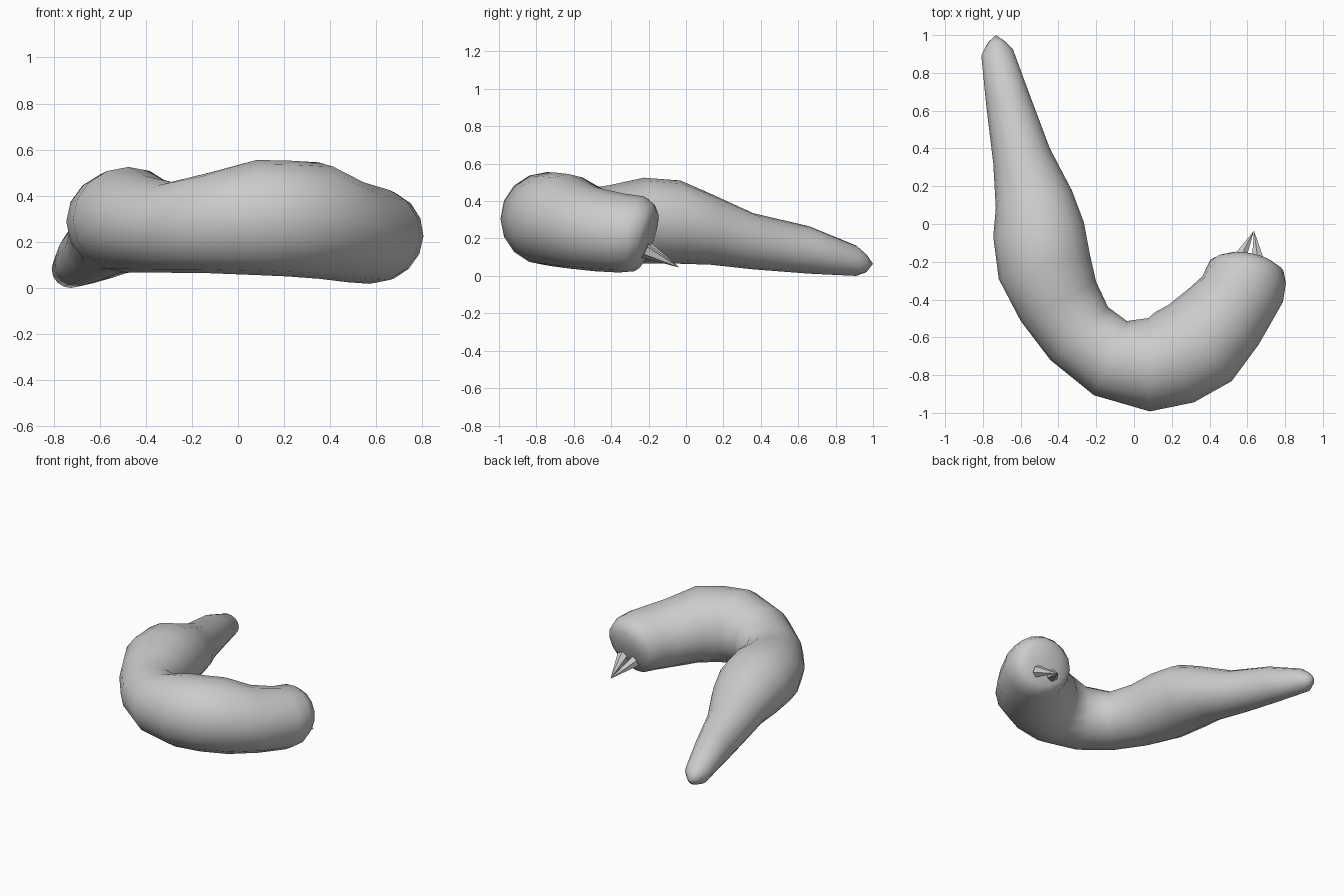
import bpy, bmesh, math
from mathutils import Vector

if "Cube" in bpy.data.objects:
    bpy.data.objects.remove(bpy.data.objects["Cube"])

SIDES = 16

# Grub body: stations along the spine (x, y, half width, bottom z, top z)
stations = [
    (-0.727, 0.965, 0.045, 0.02, 0.115),
    (-0.725, 0.91, 0.085, 0.00, 0.162),
    (-0.668, 0.66, 0.118, 0.012, 0.265),
    (-0.595, 0.36, 0.155, 0.035, 0.335),
    (-0.53, 0.13, 0.207, 0.06, 0.44),
    (-0.505, -0.03, 0.243, 0.065, 0.51),
    (-0.475, -0.225, 0.25, 0.066, 0.525),
    (-0.40, -0.41, 0.225, 0.066, 0.485),
    (-0.29, -0.58, 0.207, 0.066, 0.46),
    (-0.125, -0.71, 0.215, 0.064, 0.50),
    (0.08, -0.745, 0.247, 0.056, 0.555),
    (0.215, -0.705, 0.26, 0.05, 0.553),
    (0.35, -0.63, 0.262, 0.04, 0.545),
    (0.475, -0.49, 0.237, 0.025, 0.475),
    (0.575, -0.345, 0.225, 0.018, 0.44),
    (0.605, -0.25, 0.21, 0.025, 0.425),
    (0.615, -0.21, 0.18, 0.06, 0.39),
    (0.62, -0.185, 0.12, 0.12, 0.34),
]

bm = bmesh.new()
rings = []
last = len(stations) - 1
for i, (x, y, w, z0, z1) in enumerate(stations):
    a, b = stations[max(i - 1, 0)], stations[min(i + 1, last)]
    t = Vector((b[0] - a[0], b[1] - a[1], 0)).normalized()
    side = Vector((t.y, -t.x, 0))
    # head rings lean forward at the top
    lean = max(0.0, (i - 13) / (last - 13)) * 0.27
    if i >= 14:
        t = Vector((0.21, 0.98, 0))
        side = Vector((0.95, -0.30, 0)) if i < 16 else Vector((0.98, -0.21, 0))
    ring = []
    for k in range(SIDES):
        ang = 2 * math.pi * k / SIDES
        dz = math.sin(ang) * (z1 - z0) / 2
        p = Vector((x, y, (z0 + z1) / 2 + dz)) + side * math.cos(ang) * w + t * dz * lean
        ring.append(bm.verts.new(p))
    rings.append(ring)
for r, s in zip(rings, rings[1:]):
    for k in range(SIDES):
        n = (k + 1) % SIDES
        bm.faces.new((r[k], r[n], s[n], s[k]))

# Tail tip and face centre
for ring, p in ((rings[0], (-0.73, 1.0, 0.065)), (rings[-1], (0.622, -0.175, 0.23))):
    v = bm.verts.new(p)
    for k in range(SIDES):
        bm.faces.new((ring[k], ring[(k + 1) % SIDES], v))
bmesh.ops.recalc_face_normals(bm, faces=bm.faces)
mesh = bpy.data.meshes.new("body")
bm.to_mesh(mesh)
bm.free()
body = bpy.data.objects.new("body", mesh)
bpy.context.collection.objects.link(body)
for p in mesh.polygons:
    p.use_smooth = True


# Pointed mandibles converging below the face
def mandible(name, base, tip, radius):
    base, tip = Vector(base), Vector(tip)
    d = tip - base
    bpy.ops.mesh.primitive_cone_add(vertices=6, radius1=radius, radius2=0,
                                    depth=d.length, location=(base + tip) / 2)
    ob = bpy.context.object
    ob.name = name
    ob.rotation_euler = d.to_track_quat('Z', 'Y').to_euler()


mandible("left_mandible", (0.55, -0.20, 0.135), (0.635, -0.035, 0.045), 0.042)
mandible("right_mandible", (0.66, -0.22, 0.135), (0.635, -0.035, 0.045), 0.042)
